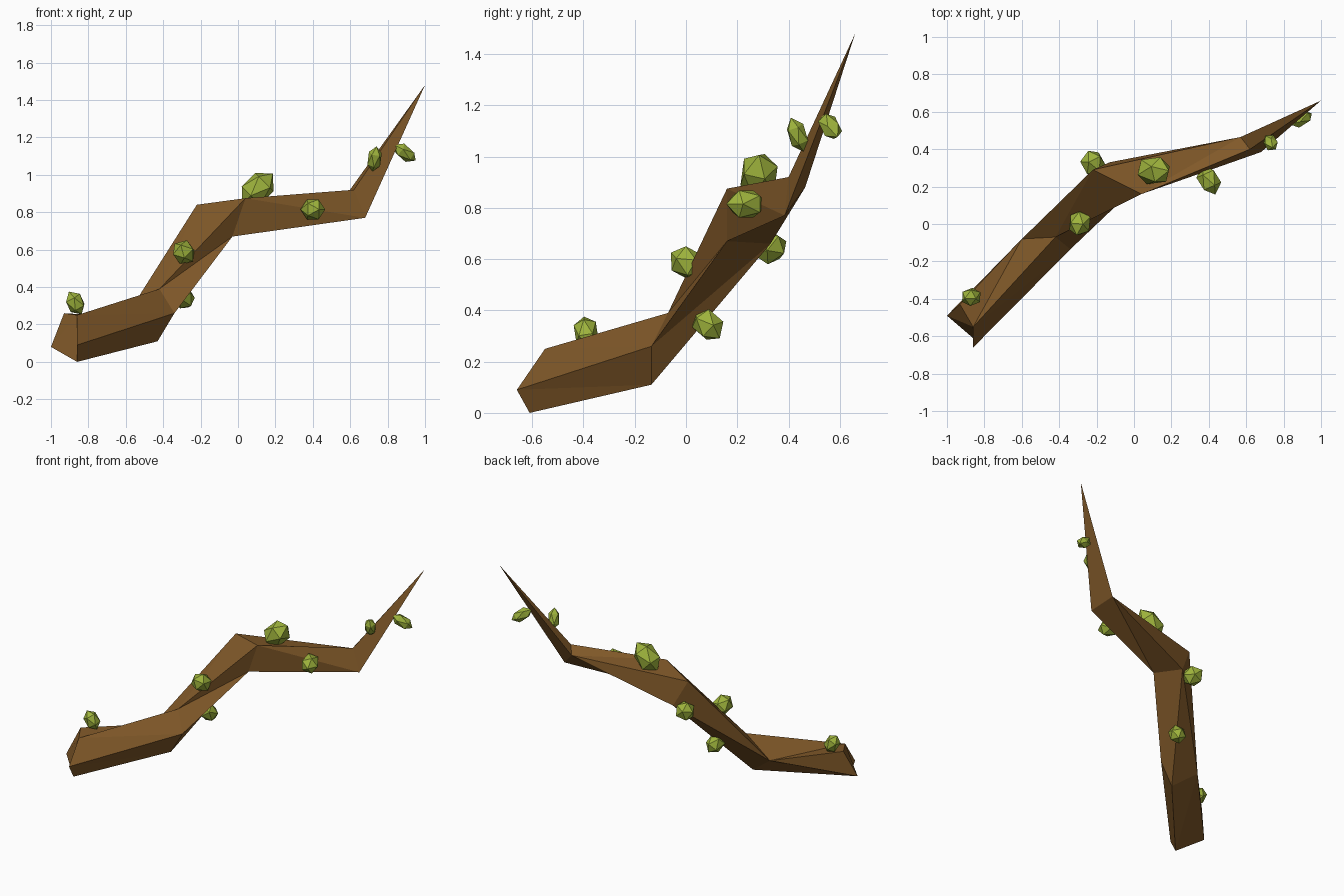
import bpy, bmesh
from mathutils import Vector

if "Cube" in bpy.data.objects:
    bpy.data.objects.remove(bpy.data.objects["Cube"])

def material(name, color):
    m = bpy.data.materials.new(name)
    m.diffuse_color = color
    m.use_nodes = True
    m.node_tree.nodes["Principled BSDF"].inputs["Base Color"].default_value = m.diffuse_color
    return m

bark = material("bark", (0.22, 0.10, 0.022, 1))
leaf = material("bud_green", (0.34, 0.45, 0.045, 1))

def add_object(name, bm, mat):
    bmesh.ops.recalc_face_normals(bm, faces=bm.faces)
    me = bpy.data.meshes.new(name)
    bm.to_mesh(me)
    bm.free()
    me.materials.append(mat)
    ob = bpy.data.objects.new(name, me)
    bpy.context.collection.objects.link(ob)
    return ob

# Branch: cross-sections (front, bottom, back low, back, top) that lose corners toward the tip
back1, back2, back3 = (-.60, -.08, .24), (-.22, .29, .84), (.57, .465, .88)
sections = [
    [(-.86, -.66, .09), (-.86, -.61, 0), (-1, -.49, .08), (-.93, -.43, .26), (-.86, -.55, .25)],
    [(-.34, -.135, .26), (-.43, -.135, .11), back1, back1, (-.42, -.07, .39)],
    [(-.03, .16, .67), (-.13, .33, .66), back2, back2, (.04, .16, .875)],
    [(.68, .385, .77), back3, back3, back3, (.62, .40, .92)],
    [(1, .66, 1.48)] * 5,
]
bm = bmesh.new()
made = {}
def vert(p):
    if p not in made:
        made[p] = bm.verts.new(p)
    return made[p]

for a, b in zip(sections, sections[1:]):
    for i in range(5):
        j = (i + 1) % 5
        corners = list(dict.fromkeys([a[i], a[j], b[j], b[i]]))
        if len(corners) > 2:
            bm.faces.new([vert(p) for p in corners])
bm.faces.new([vert(p) for p in sections[0]])
bmesh.ops.triangulate(bm, faces=bm.faces[:])
add_object("branch", bm, bark)

# Buds: stretched icosahedra (centre, direction, length, width)
buds = [
    ((-.87, -.39, .315), (-.45, -.1, .8), .14, .095),
    ((-.29, .005, .585), (-.2, -.8, .5), .155, .12),
    ((-.29, .085, .345), (.3, .6, -.7), .15, .11),
    ((.105, .285, .925), (.7, 0, .7), .23, .15),
    ((.40, .235, .815), (.4, -.9, 0), .17, .115),
    ((-.22, .325, .645), (-.3, .8, .3), .15, .125),
    ((.73, .435, 1.085), (.15, -.35, .9), .145, .075),
    ((.892, .562, 1.118), (.7, .35, -.5), .155, .078),
]
for n, (center, direction, length, width) in enumerate(buds, 1):
    bm = bmesh.new()
    bmesh.ops.create_icosphere(bm, subdivisions=1, radius=1)
    bmesh.ops.scale(bm, vec=(width / 2 * 1.08, width / 2 * 1.08, length / 2), verts=bm.verts)
    ob = add_object(f"bud_{n}", bm, leaf)
    ob.location = center
    ob.rotation_euler = Vector(direction).to_track_quat('Z', 'Y').to_euler()
